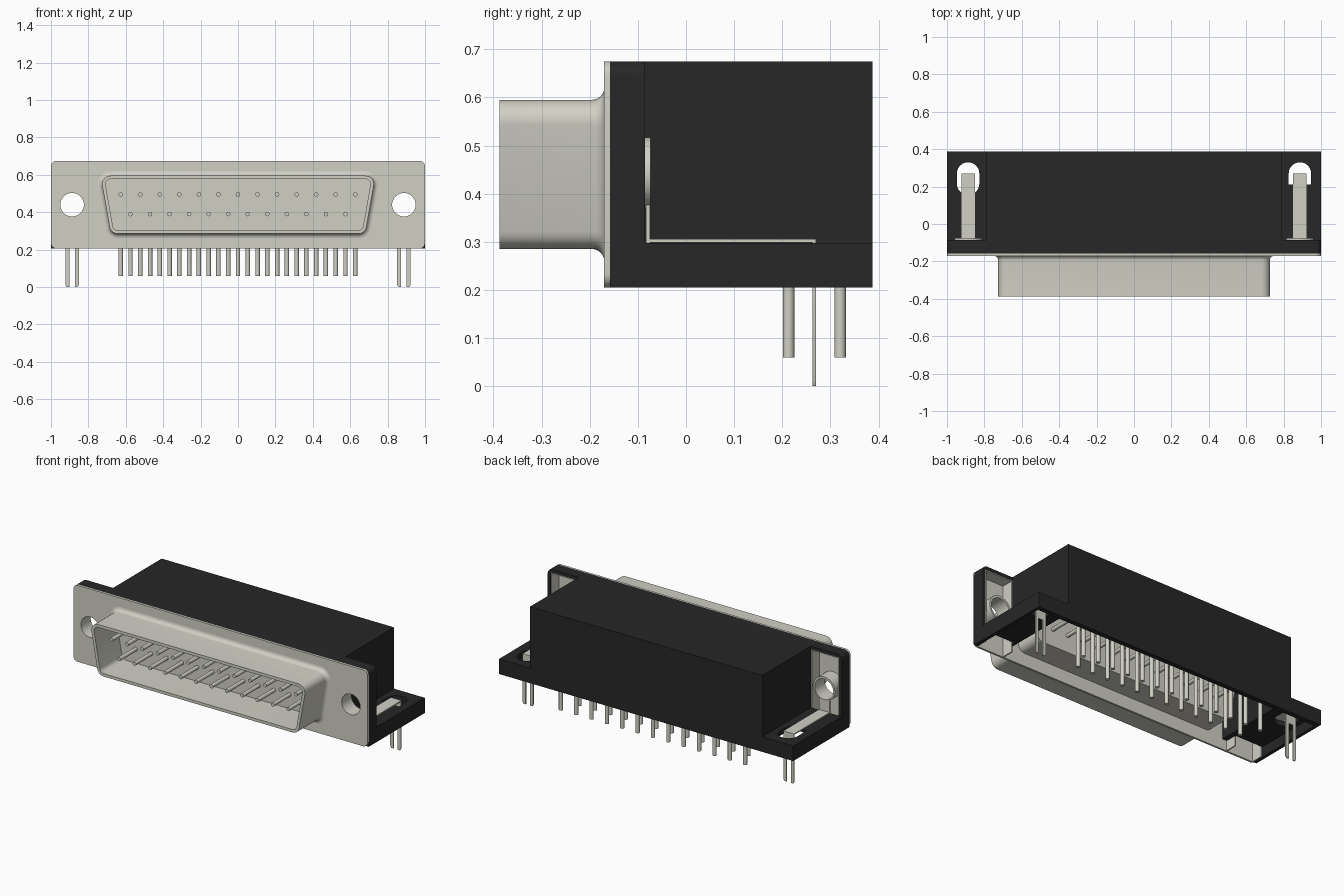
import bpy, bmesh, math
from mathutils import Vector, Matrix

old = bpy.data.objects.get("Cube")
if old:
    bpy.data.objects.remove(old, do_unlink=True)


def material(name, rgb):
    m = bpy.data.materials.new(name)
    m.use_nodes = True
    m.diffuse_color = (*rgb, 1)
    m.node_tree.nodes["Principled BSDF"].inputs["Base Color"].default_value = (*rgb, 1)
    return m


METAL = material("warm grey metal", (0.64, 0.63, 0.56))
BLACK = material("black plastic", (0.020, 0.020, 0.020))
ROT_Y = Matrix.Rotation(math.pi / 2, 4, 'X')   # drawing plane becomes x-z
EAR_X = 0.887                                  # screw hole and bracket position
parts = []


def add_mesh(name, mesh, mat):
    bm = bmesh.new()
    bm.from_mesh(mesh)
    bmesh.ops.remove_doubles(bm, verts=bm.verts, dist=1e-5)
    bmesh.ops.recalc_face_normals(bm, faces=bm.faces)
    bm.to_mesh(mesh)
    bm.free()
    mesh.materials.clear()
    mesh.materials.append(mat)
    ob = bpy.data.objects.new(name, mesh)
    bpy.context.collection.objects.link(ob)
    parts.append(ob)


def curve_to_mesh(curve):
    tmp = bpy.data.objects.new("tmp", curve)
    bpy.context.collection.objects.link(tmp)
    dg = bpy.context.evaluated_depsgraph_get()
    mesh = bpy.data.meshes.new_from_object(tmp.evaluated_get(dg))
    bpy.data.objects.remove(tmp, do_unlink=True)
    return mesh


def add_spline(curve, pts, cyclic):
    s = curve.splines.new('POLY')
    s.points.add(len(pts) - 1)
    for p, co in zip(s.points, pts):
        p.co = (*co, 1) if len(co) == 3 else (*co, 0, 1)
    s.use_cyclic_u = cyclic


def prism(name, loops, axis, a, b, mat):
    """Extrude flat outlines (first outer, rest holes) along y or z from a to b."""
    c = bpy.data.curves.new(name, 'CURVE')
    c.dimensions, c.fill_mode, c.extrude = '2D', 'BOTH', (b - a) / 2
    for loop in loops:
        add_spline(c, loop, True)
    mesh = curve_to_mesh(c)
    mid = (a + b) / 2
    if axis == 'Y':
        mesh.transform(Matrix.Translation((0, mid, 0)) @ ROT_Y)
    else:
        mesh.transform(Matrix.Translation((0, 0, mid)))
    add_mesh(name, mesh, mat)


def rect(xa, xb, z0, z1):
    x0, x1 = min(xa, xb), max(xa, xb)
    return [(x1, z0), (x1, z1), (x0, z1), (x0, z0)]


def arch(outer, x0, x1, z0, z1):
    """Turn a rectangle-like outline into an arch that is open at the bottom."""
    return outer + [(x0, z0), (x0, z1), (x1, z1), (x1, z0)]


def circle(cx, cy, r, n=40):
    return [(cx + r * math.cos(2 * math.pi * i / n), cy + r * math.sin(2 * math.pi * i / n))
            for i in range(n)]


def rounded(pts, radii, off=0.0, n=7):
    """Round the corners of a counter-clockwise convex outline, with an offset."""
    out = []
    for i, p in enumerate(pts):
        p, q, s = Vector(p), Vector(pts[i - 1]), Vector(pts[(i + 1) % len(pts)])
        r = radii[i]
        if r == 0:
            out.append(tuple(p))
            continue
        d1, d2 = (p - q).normalized(), (s - p).normalized()
        n1, n2 = Vector((d1.y, -d1.x)), Vector((d2.y, -d2.x))
        centre = p - (n1 + n2) * (r / (1 + n1.dot(n2)))
        a1 = math.atan2(n1.y, n1.x)
        turn = math.acos(max(-1, min(1, n1.dot(n2))))
        for k in range(n + 1):
            a = a1 + turn * k / n
            out.append((centre.x + (r + off) * math.cos(a), centre.y + (r + off) * math.sin(a)))
    return out


# Front metal plate with two screw holes
plate = rounded(rect(-1, 1, 0.205, 0.675), [0.03] * 4)
prism("front_plate", [plate, circle(-EAR_X, 0.44, 0.063), circle(EAR_X, 0.44, 0.063)],
      'Y', -0.17, -0.158, METAL)


# D-shaped shell, lofted from offset trapezoids
TRAPEZOID = [(0.680, 0.285), (0.735, 0.595), (-0.735, 0.595), (-0.680, 0.285)]


def loft(name, steps, mat, cap_start=False):
    bm = bmesh.new()
    rings = [[bm.verts.new((x, y, z)) for x, z in rounded(TRAPEZOID, [0.045] * 4, off)]
             for y, off in steps]
    for r1, r2 in zip(rings, rings[1:]):
        for i in range(len(r1)):
            bm.faces.new((r1[i - 1], r1[i], r2[i], r2[i - 1]))
    bm.faces.new(rings[-1])
    if cap_start:
        bm.faces.new(rings[0])
    mesh = bpy.data.meshes.new(name)
    bm.to_mesh(mesh)
    bm.free()
    add_mesh(name, mesh, mat)


fillet = [(-0.17 - 0.025 * (1 - math.cos(t)), 0.025 * (1 - math.sin(t)))
          for t in [i * math.pi / 12 for i in range(7)]]
loft("connector_shell", fillet + [(-0.387, 0), (-0.387, -0.018), (-0.172, -0.018)], METAL)
loft("rear_insulator", [(-0.158, 0), (0.0, 0)], METAL, True)

# Black housing: flange frame, hood, back wall
frame = rounded(rect(-1, 1, 0.205, 0.675), [0, 0.03, 0.03, 0])
prism("flange_frame", [arch(frame, -0.98, 0.98, 0.205, 0.655)], 'Y', -0.158, -0.085, BLACK)
prism("housing_hood", [arch(rect(-0.79, 0.79, 0.268, 0.675), -0.76, 0.76, 0.268, 0.645)],
      'Y', -0.157, 0.36, BLACK)
back = [(1, 0.205), (1, 0.298), (0.79, 0.298), (0.79, 0.675),
        (-0.79, 0.675), (-0.79, 0.298), (-1, 0.298), (-1, 0.205)]
prism("housing_back", [back], 'Y', 0.357, 0.387, BLACK)

# The left slot is square at its front end, the right slot is round
for side, s, slot_y, r in (("right", -1, 0.155, 0.0599), ("left", 1, 0.21, 0)):
    # Ear shelf with a slot, and its outer rim
    cx = EAR_X * s
    shelf = rect(0.76 * s, 0.99 * s, -0.085, 0.36)
    slot = rounded(rect(cx - 0.06, cx + 0.06, slot_y, 0.33), [r, 0.0599, 0.0599, r])
    prism(side + "_ear_shelf", [shelf, slot], 'Z', 0.268, 0.298, BLACK)
    prism(side + "_ear_rim", [rect(0.98 * s, s, 0.205, 0.298)], 'Y', -0.1, 0.36, BLACK)

    # Metal lining of the recess behind the plate
    xa, xb = sorted((0.789 * s, 0.981 * s))
    lining = arch(rect(xa, xb, 0.207, 0.656), xa + 0.007, xb - 0.007, 0.207, 0.649)
    prism(side + "_recess_lining", [lining], 'Y', -0.158, -0.087, METAL)

    # Screw sleeve behind the plate
    prism(side + "_screw_sleeve", [circle(cx, 0.443, 0.074), circle(cx, 0.44, 0.063)],
          'Y', -0.158, -0.074, METAL)

    # Grounding bracket: upright, strip and forked tail
    x0, x1 = cx - 0.036, cx + 0.036
    prism(side + "_bracket_upright", [rect(x0, x1, 0.298, 0.376)], 'Y', -0.083, -0.075, METAL)
    prism(side + "_bracket_strip", [rect(x0, x1, -0.083, 0.27)], 'Z', 0.299, 0.306, METAL)
    fork = [(x0, 0.304), (x0, 0.012), (x0 + 0.007, 0), (x0 + 0.021, 0), (x0 + 0.021, 0.22),
            (x1 - 0.021, 0.22), (x1 - 0.021, 0), (x1 - 0.007, 0), (x1, 0.012), (x1, 0.304)]
    prism(side + "_bracket_fork", [fork], 'Y', 0.263, 0.27, METAL)


# Contact pins, bent down at the rear
def pins(name, count, z, y):
    c = bpy.data.curves.new(name, 'CURVE')
    c.dimensions, c.bevel_depth, c.bevel_resolution = '3D', 0.012, 4
    c.use_fill_caps = True
    for i in range(count):
        x = (i - (count - 1) / 2) * 0.1045
        bend = [(x, y - 0.03 * (1 - math.sin(t)), z - 0.03 * (1 - math.cos(t)))
                for t in [k * math.pi / 8 for k in range(5)]]
        add_spline(c, [(x, -0.335, z)] + bend + [(x, y, 0.06)], False)
    add_mesh(name, curve_to_mesh(c), METAL)


pins("upper_pins", 13, 0.495, 0.32)
pins("lower_pins", 12, 0.39, 0.213)

# Smooth the rounded surfaces, keep edges sharp
bpy.ops.object.select_all(action='DESELECT')
for ob in parts:
    ob.select_set(True)
bpy.context.view_layer.objects.active = parts[0]
bpy.ops.object.shade_smooth_by_angle(angle=math.radians(40))
